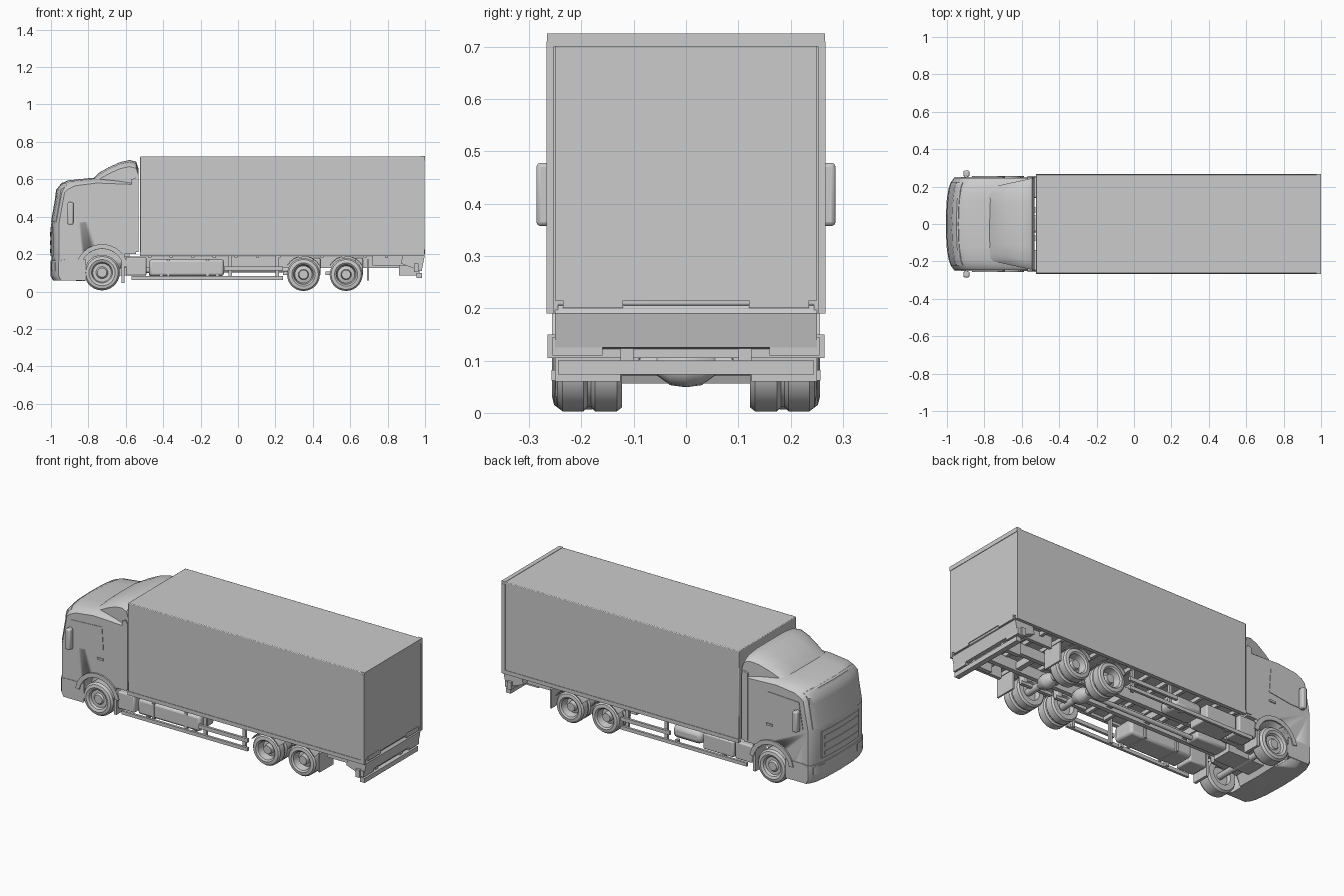
import bpy, bmesh, math
from mathutils import Vector

if "Cube" in bpy.data.objects:
    bpy.data.objects.remove(bpy.data.objects["Cube"])


def make(name, verts, faces, angle=35):
    me = bpy.data.meshes.new(name)
    me.from_pydata(verts, [], faces)
    bm = bmesh.new()
    bm.from_mesh(me)
    bmesh.ops.remove_doubles(bm, verts=bm.verts, dist=1e-5)
    bmesh.ops.recalc_face_normals(bm, faces=bm.faces)
    bm.to_mesh(me)
    bm.free()
    ob = bpy.data.objects.new(name, me)
    bpy.context.collection.objects.link(ob)
    bpy.ops.object.select_all(action='DESELECT')
    ob.select_set(True)
    bpy.context.view_layer.objects.active = ob
    bpy.ops.object.shade_smooth_by_angle(angle=math.radians(angle))
    return ob


def box(name, x, y, z, bevel=0.0):
    v = [(a, b, c) for a in x for b in y for c in z]
    f = [(0, 1, 3, 2), (4, 6, 7, 5), (0, 4, 5, 1), (2, 3, 7, 6), (0, 2, 6, 4), (1, 5, 7, 3)]
    ob = make(name, v, f)
    if bevel:
        m = ob.modifiers.new("bevel", 'BEVEL')
        m.width, m.segments = bevel, 2
    return ob


def pair(name, x, y, z, bevel=0.0):
    for tag, s in (("left", 1), ("right", -1)):
        box(f"{name}_{tag}", x, sorted((s * y[0], s * y[1])), z, bevel)


def loft(name, profile, ys, shape=lambda x, y, z: (x, y, z), angle=35):
    """Side profile (x, z) repeated across y, each point reshaped."""
    n = len(profile)
    v = [shape(x, y, z) for y in ys for x, z in profile]
    f = [(i * n + j, i * n + (j + 1) % n, (i + 1) * n + (j + 1) % n, (i + 1) * n + j)
         for i in range(len(ys) - 1) for j in range(n)]
    f += [tuple(range(n)), tuple(range((len(ys) - 1) * n, len(ys) * n))]
    return make(name, v, f, angle)


def lathe(name, profile, x, z, side, seg=28):
    """Profile of (radius, y) turned round an axle."""
    n = len(profile)
    v = [(x + r * math.cos(2 * math.pi * i / seg), side * y, z + r * math.sin(2 * math.pi * i / seg))
         for i in range(seg) for r, y in profile]
    f = [(i * n + j, i * n + j + 1, (i + 1) % seg * n + j + 1, (i + 1) % seg * n + j)
         for i in range(seg) for j in range(n - 1)]
    return make(name, v, f)


# Curved cab shape: bowed nose, rounded corners and roof edges
W = 0.247


def cab_shape(x, y, z):
    e = (abs(y) / W) ** 8
    w = min(1, max(0, (-0.6 - x) / 0.3))
    return (x + w * (0.28 * y * y + 0.024 * e), y, z - (0.028 * e if z > 0.56 else 0))


def across(w):
    return [w * t for t in (-1, -.97, -.91, -.8, -.5, 0, .5, .8, .91, .97, 1)]


cab = loft("cab", [(-.985, .062), (-.998, .12), (-.999, .36), (-.968, .53), (-.95, .575), (-.91, .594),
                   (-.78, .608), (-.545, .6), (-.545, .2), (-.61, .2), (-.63, .12), (-.8, .11), (-.825, .056)],
           across(W), cab_shape)
# Wheel arches cut from the cab
for s in (1, -1):
    cut = lathe("arch_cutter", [(0, .14), (.118, .14), (.118, .3), (0, .3)], -.727, .11, s)
    cut.hide_render = True
    m = cab.modifiers.new("arch", 'BOOLEAN')
    m.operation, m.object, m.solver = 'DIFFERENCE', cut, 'EXACT'
    bpy.context.view_layer.objects.active = cab
    bpy.ops.object.modifier_apply(modifier=m.name)
    bpy.data.objects.remove(cut)

# Arch flares and steps
for tag, s in (("left", 1), ("right", -1)):
    pts = [(r * math.cos(a), r * math.sin(a)) for r, k in ((.117, 1), (.142, -1))
           for a in [math.radians(90 - k * (80 - i * 16)) for i in range(11)]]
    loft(f"arch_flare_{tag}", [(-.727 + a, .112 + b) for a, b in pts], [s * .2, s * .256])
    # Side windows and door handle
    loft(f"side_window_{tag}", [(-.925, .37), (-.9, .52), (-.70, .53), (-.69, .39), (-.83, .37)],
         [s * .24, s * .250])
    box(f"door_handle_{tag}", (-.73, -.69), sorted((s * .245, s * .253)), (.335, .347))
    # Air gap fairings behind the cab
    loft(f"cab_side_fairing_{tag}", [(-.57, .21), (-.57, .6), (-.545, .61), (-.533, .59), (-.533, .21)],
         [s * .225, s * .252])
    # Mirrors
    m = box(f"mirror_{tag}", (-.912, -.88), sorted((s * .252, s * .286)), (.357, .478), .008)
    for z in (.375, .465):
        box(f"mirror_arm_{tag}", (-.905, -.89), sorted((s * .235, s * .265)), (z, z + .012))

# Front details follow the nose curve
loft("windscreen", [(-1.0, .372), (-.973, .525), (-.95, .52), (-.97, .37)], across(.225), cab_shape)
loft("sun_visor", [(-.978, .505), (-.972, .545), (-.94, .582), (-.92, .57), (-.945, .53)], across(.225), cab_shape)
loft("grille", [(-1.003, .19), (-1.003, .345), (-.98, .345), (-.98, .19)], across(.17), cab_shape)
for i in range(3):
    z = .205 + i * .045
    loft("grille_bar", [(-1.006, z), (-1.006, z + .022), (-.98, z + .022), (-.98, z)], across(.15), cab_shape)
loft("bumper", [(-.99, .06), (-1.003, .085), (-1.003, .165), (-.97, .17), (-.85, .17), (-.85, .06)],
     across(.25), cab_shape)
for s in (1, -1):
    loft("headlight", [(-1.004, .11), (-1.004, .155), (-.96, .155), (-.96, .11)],
         [s * (.15 + .011 * i) for i in range(8)], cab_shape)

# Roof wind deflector, narrower at the front
loft("roof_deflector", [(-.785, .595), (-.74, .637), (-.69, .665), (-.63, .692), (-.58, .703), (-.545, .694),
                        (-.533, .66), (-.533, .57)], across(W),
     lambda x, y, z: (x, y * (1 - .22 * min(1, max(0, (-.535 - x) / .25))),
                      z - .035 * (abs(y) / W) ** 6 * (z > .6)))

# Cargo body with frame edges
box("cargo_body", (-.523, .992), (-.264, .264), (.205, .723), .004)
box("rear_door_frame_top", (.975, 1), (-.266, .266), (.70, .725))
pair("rear_door_post", (.975, .998), (.252, .267), (.19, .71))
box("rear_doors", (.98, .997), (-.25, .25), (.215, .7))
pair("body_bottom_rail", (-.523, .992), (.245, .267), (.19, .212))
for i in range(13):
    x = -.48 + i * .115
    box("floor_beam", (x, x + .018), (-.245, .245), (.183, .207))

# Chassis frame
pair("chassis_rail", (-.86, .96), (.062, .088), (.125, .186))
for x in (-.58, -.4, -.15, .1, .25, .465, .7, .9):
    box("cross_member", (x, x + .03), (-.07, .07), (.135, .175))
box("engine_block", (-.86, -.58), (-.06, .06), (.085, .2))
box("gearbox", (-.58, -.38), (-.045, .045), (.1, .17), .012)

# Wheels and axles
front_wheel = [(0, .245), (.025, .245), (.032, .236), (.05, .236), (.056, .25), (.07, .256), (.086, .252),
               (.095, .24), (.095, .18), (.086, .168), (.055, .168), (.05, .19), (0, .19)]
rear_wheel = [(0, .232), (.024, .232), (.028, .205), (.046, .2), (.053, .242), (.062, .249), (.08, .246),
              (.088, .236), (.088, .196), (.08, .188), (.08, .182), (.088, .174), (.088, .132),
              (.08, .122), (.053, .122), (.048, .15), (0, .15)]
for tag, s in (("left", 1), ("right", -1)):
    lathe(f"front_wheel_{tag}", front_wheel, -.727, .101, s)
    for n, x in enumerate((.35, .578)):
        lathe(f"rear_wheel_{n + 1}_{tag}", rear_wheel, x, .091, s)
        arc = [(x + r * math.cos(a), .091 + r * math.sin(a)) for r, k in ((.096, 1), (.101, -1))
               for a in [math.radians(90 - k * (60 - i * 15)) for i in range(9)]]
        loft(f"mudguard_{n + 1}_{tag}", arc, [s * .12, s * .25])
    lathe(f"front_axle_{tag}", [(0, 0), (.018, 0), (.018, .2), (0, .2)], -.727, .1, s, 12)
for x in (.35, .578):
    for s in (1, -1):
        lathe("rear_axle", [(0, 0), (.042, 0), (.038, .03), (.02, .055), (.02, .16), (0, .16)], x, .091, s, 16)
    pair("suspension_arm", (x - .11, x + .09), (.09, .11), (.088, .106))
    pair("air_spring", (x + .05, x + .09), (.085, .12), (.1, .18), .008)
lathe("drive_shaft", [(0, -.36), (.013, -.36), (.013, .36), (0, .36)], 0, 0, 1, 12)
shaft = bpy.context.object
shaft.rotation_euler = (0, 0, math.pi / 2)
shaft.location = (-.02, 0, .115)

# Mud flaps, tank, battery box and side equipment
pair("front_mud_flap", (-.622, -.606), (.15, .25), (.045, .2))
pair("rear_mud_flap", (.69, .70), (.125, .25), (.06, .17))
pair("step_box", (-.6, -.49), (.14, .25), (.085, .185), .008)
box("fuel_tank", (-.475, -.075), (-.243, -.11), (.083, .172), .014)
box("battery_box", (-.475, -.28), (.11, .243), (.083, .172), .006)
box("air_tank", (-.26, -.075), (.11, .235), (.09, .165), .025)
for x in (-.38, -.17):
    box("tank_strap", (x, x + .014), (-.246, -.1), (.08, .175))

# Side guards
pair("side_guard_lower", (-.57, .24), (.243, .257), (.062, .082))
pair("side_guard_upper", (-.075, .24), (.243, .257), (.112, .134))
for x in (-.05, .2):
    pair("side_guard_post", (x, x + .018), (.228, .243), (.062, .205))
for x in (-.42, -.12):
    pair("side_guard_bracket", (x, x + .018), (.225, .245), (.062, .09))

# Rear lift, underrun bar and lamps
loft("folded_lift", [(.87, .15), (.88, .19), (.985, .205), (.998, .19), (.985, .125), (.95, .12)], [-.25, .25])
box("lamp_beam", (.94, .965), (-.265, .265), (.105, .15))
pair("rear_lamp", (.962, .985), (.16, .255), (.11, .145))
box("underrun_bar", (.955, .985), (-.245, .245), (.073, .1))
pair("underrun_arm", (.86, .97), (.1, .125), (.085, .19))
pair("rear_step", (.975, .999), (.12, .235), (.2, .225))
pair("lift_bracket", (.72, .9), (.19, .21), (.14, .205))
